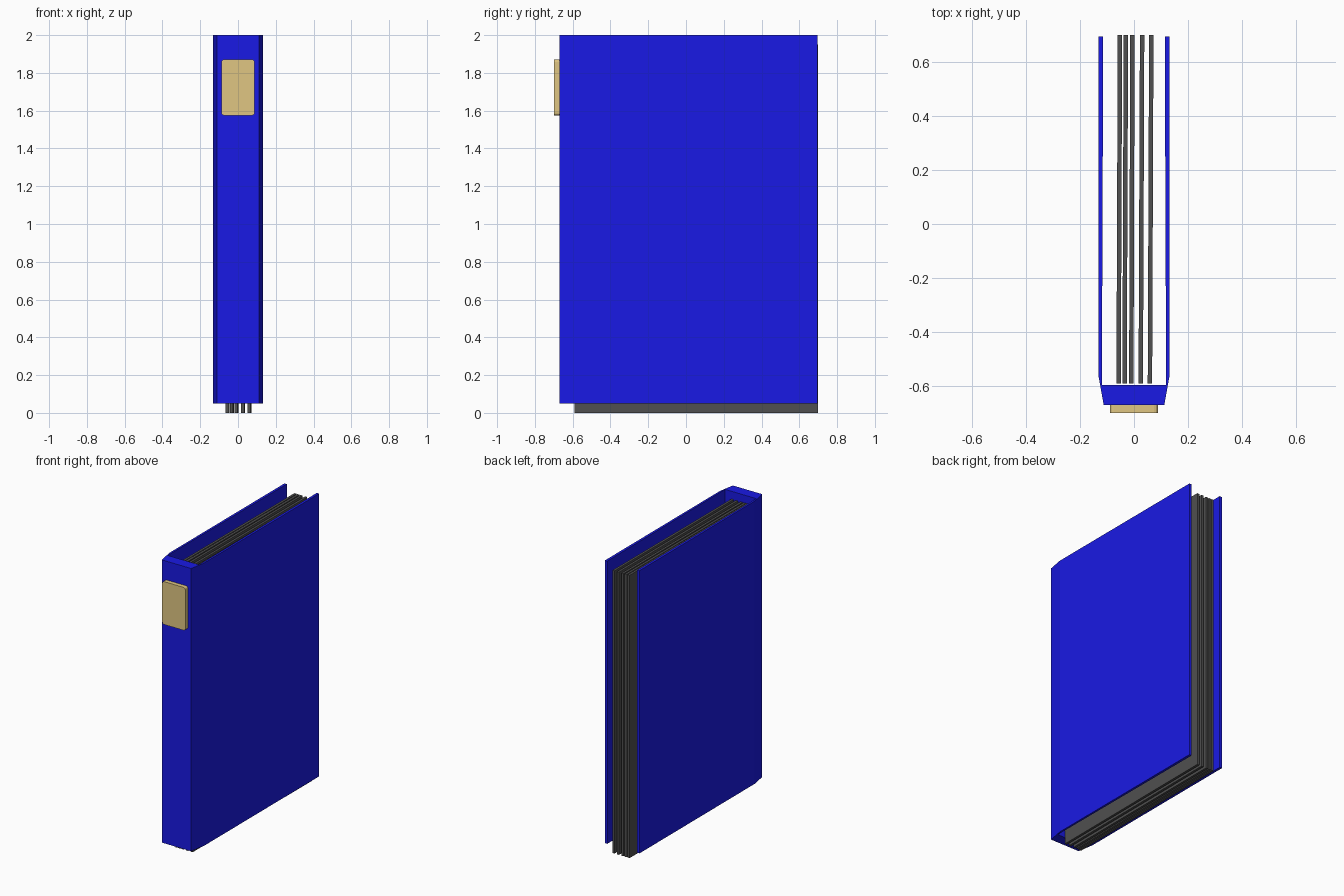
import bpy, bmesh, math

if "Cube" in bpy.data.objects:
    bpy.data.objects.remove(bpy.data.objects["Cube"])


def material(name, rgb):
    m = bpy.data.materials.new(name)
    m.diffuse_color = (*rgb, 1)
    m.use_nodes = True
    m.node_tree.nodes["Principled BSDF"].inputs["Base Color"].default_value = m.diffuse_color
    return m


blue = material("blue_cover", (0.010, 0.010, 0.78))
grey = material("dark_grey_pages", (0.08, 0.08, 0.08))
tan = material("tan_label", (0.745, 0.565, 0.223))


def prism(name, points, depth, mat):
    """Extrude a closed 3D outline along the vector depth."""
    bm = bmesh.new()
    face = bm.faces.new([bm.verts.new(p) for p in points])
    ext = bmesh.ops.extrude_face_region(bm, geom=[face], use_keep_orig=True)
    verts = [g for g in ext["geom"] if isinstance(g, bmesh.types.BMVert)]
    bmesh.ops.translate(bm, verts=verts, vec=depth)
    bmesh.ops.recalc_face_normals(bm, faces=bm.faces)
    mesh = bpy.data.meshes.new(name)
    bm.to_mesh(mesh)
    bm.free()
    mesh.materials.append(mat)
    obj = bpy.data.objects.new(name, mesh)
    bpy.context.collection.objects.link(obj)
    return obj


# Cover: one U-shaped profile with a bevelled spine, mirrored in x
half = [(0.112, -0.671), (0.132, -0.56), (0.132, 0.695), (0.114, 0.695), (0.119, -0.596)]
outline = half + [(-x, y) for x, y in reversed(half)]
prism("book_cover", [(x, y, 0.05) for x, y in outline], (0, 0, 1.95), blue)

# Pages: five thin slabs leaning slightly towards +x at the open edge
t = 0.0082
for i, (x0, x1) in enumerate([(-0.057, -0.052), (-0.035, -0.030), (-0.010, -0.006),
                              (0.025, 0.030), (0.059, 0.064)]):
    prism(f"page_block_{i + 1}",
          [(x0 - t, -0.59, 0), (x0 + t, -0.59, 0), (x1 + t, 0.70, 0), (x1 - t, 0.70, 0)],
          (0, 0, 1.95), grey)

# Spine label: plate with small rounded corners
w, h, r, zc = 0.088, 0.148, 0.014, 1.723
corners = []
for k, (sx, sz) in enumerate([(1, 1), (-1, 1), (-1, -1), (1, -1)]):
    for j in range(4):
        a = math.radians(90 * k + 30 * j)
        corners.append((sx * (w - r) + r * math.cos(a), -0.70,
                        zc + sz * (h - r) + r * math.sin(a)))
prism("spine_label", corners, (0, 0.032, 0), tan)
